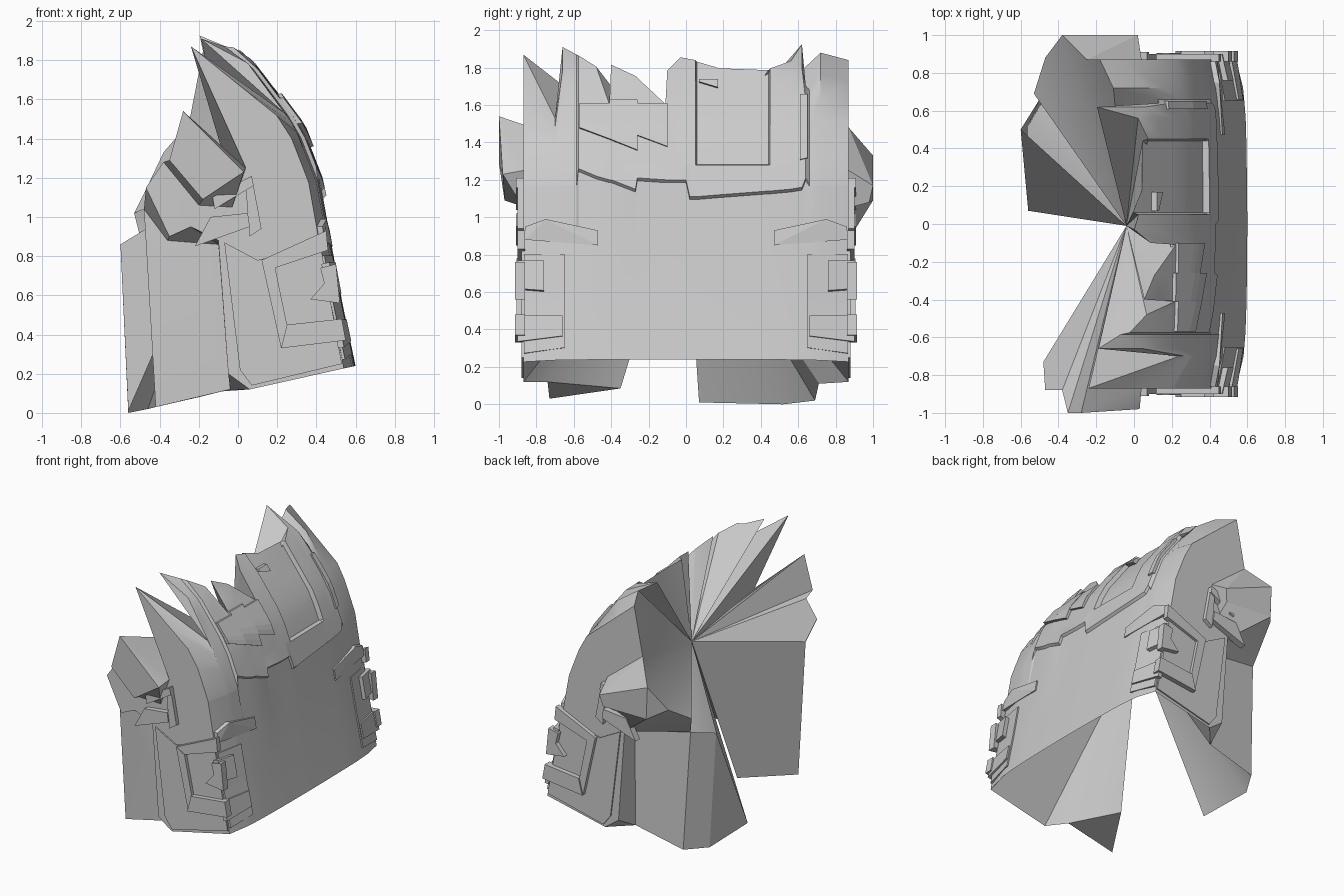
import bpy, bmesh, math

if "Cube" in bpy.data.objects:
    bpy.data.objects.remove(bpy.data.objects["Cube"])

grey = bpy.data.materials.new("plain grey")
grey.diffuse_color = (0.6, 0.6, 0.6, 1)
grey.use_nodes = True
grey.node_tree.nodes["Principled BSDF"].inputs["Base Color"].default_value = grey.diffuse_color
APEX = (-0.04, -0.01, 1.2)


def lerp(table, t):
    if t <= table[0][0]:
        return table[0][1]
    for (a, p), (b, q) in zip(table, table[1:]):
        if t <= b:
            return p + (q - p) * (t - a) / (b - a)
    return table[-1][1]


def front(y, z):
    """x of the curved front at a given y and z"""
    if abs(y) > .865 and z > 1.46:      # straight edges of the corner spikes
        return lerp([(1.46, .27), (1.84, -.18), (1.87, -.24)] if y > 0 else
                    [(1.46, .27), (1.87, -.24)], z)
    x = lerp([(.24, .60), (.55, .535), (.87, .475), (1.18, .42), (1.46, .31),
              (1.62, .19), (1.8, .055), (1.86, -.03), (1.92, -.2)], z)
    return x - lerp([(0, 0), (.3, .002), (.55, .008), (.7, .02), (.82, .035), (.87, .06)], abs(y))


def make(name, faces, smooth=False):
    bm = bmesh.new()
    for f in faces:
        bm.faces.new([bm.verts.new(p) for p in f])
    bmesh.ops.remove_doubles(bm, verts=bm.verts, dist=0.0005)
    bmesh.ops.triangulate(bm, faces=[f for f in bm.faces if len(f.verts) > 4])
    bmesh.ops.recalc_face_normals(bm, faces=bm.faces)
    me = bpy.data.meshes.new(name)
    bm.to_mesh(me)
    bm.free()
    me.materials.append(grey)
    ob = bpy.data.objects.new(name, me)
    bpy.context.collection.objects.link(ob)
    if smooth:
        bpy.context.view_layer.objects.active = ob
        ob.select_set(True)
        bpy.ops.object.shade_smooth_by_angle(angle=math.radians(25))
        ob.select_set(False)
    return ob


def prism(bottom, top):
    n = len(bottom)
    return [bottom, top] + [(bottom[i], bottom[(i + 1) % n], top[(i + 1) % n], top[i])
                            for i in range(n)]


# broken front: columns (y, top height, height of the crown step)
columns = [(-.87, 1.87, 0), (-.70, 1.53, 0), (-.66, 1.91, 0), (-.585, 1.87, 0), (-.575, 1.86, 1.25),
           (-.48, 1.80, 1.21), (-.41, 1.60, 1.19), (-.40, 1.81, 1.19), (-.27, 1.75, 1.14),
           (-.26, 1.74, 1.20), (-.11, 1.60, 1.19), (-.10, 1.78, 1.19), (-.03, 1.85, 1.19),
           (0, 1.845, 1.19), (.02, 1.84, 1.10), (.05, 1.835, 1.10), (.06, 1.835, 1.10),
           (.18, 1.80, 1.11), (.44, 1.79, 1.13), (.45, 1.79, 1.13), (.56, 1.83, 1.14),
           (.62, 1.92, 1.15), (.64, 1.70, 1.20), (.66, 1.68, 0), (.72, 1.88, 0), (.87, 1.84, 0)]
grid = []
for y, top, step in columns:
    s = step or 1.17
    zs = [.24, .55, .87, s - .005, s + .005, 1.275, 1.285]
    zs += [1.285 + (top - 1.285) * i / 5 for i in range(1, 6)]
    col = []
    for i, z in enumerate(zs):
        lift = .018 if step and i > 3 else 0
        if .055 < y < .445 and i > 5:       # sunken crown window
            lift = -.012
        x = front(y, z)
        drop = (.6 - x) * .22 if i == 0 else 0
        col.append((x + lift, y, z - drop + lift * .3))
    grid.append(col)
shell = [(a[i], b[i], b[i + 1], a[i + 1]) for a, b in zip(grid, grid[1:])
         for i in range(len(a) - 1)]

# flat side walls
rear = [(.06, .12), (-.05, .20), (-.10, .88), (-.03, 1.05), (.04, 1.25)]
L0, L1, L2, L3, N = left = [(x, -.87, z) for x, z in rear]
R0, R1, R2, R3, R4 = right = [(x, .87, z) for x, z in rear]
R5 = (-.25, .87, 1.48)
shell += [grid[0] + left[::-1], grid[-1] + [R5] + right[::-1]]

# left cheek, ear plate and flared fin
c0, c1, c2 = (-.04, -.74, .12), (-.10, -.74, .86), (-.36, -.76, .88)
back, heel, toe = (-.48, -.73, 1.04), (-.42, -.73, .03), (-.18, -.35, .085)
d1, d2, d3 = (-.38, -.88, 1.28), (-.20, -.88, 1.06), (-.24, -.88, .95)
d4, d5 = (-.35, -.88, .90), (-.47, -.88, 1.15)
f0, f1, tip, tip_low = (.03, -.98, 1.23), (-.18, -.97, 1.09), (-.28, -1, 1.54), (-.35, -1, 1.29)
shell += [(L1, L2, c1, c0), (L0, L1, c0), (c0, c1, c2, back, heel), (heel, toe, c0),
          (d1, d2, d3, d4, d5), (d4, d5, back, c2), (d3, d4, c2, c1), (d3, L2, c1),
          (d2, d3, L2, L3), (N, f0, tip), (f0, tip, tip_low, f1), (tip_low, f1, d2, d1),
          (f0, N, L3), (f0, f1, d2, L3)]
left_rim = [N, tip, tip_low, d1, d5, back, heel, toe, c0, L0]

# right cheek, rear chamfer and ear fin
C0, C1, C2, C3 = (-.08, .71, .11), (-.08, .72, .82), (-.50, .66, .90), (-.46, .69, .02)
peak, rheel, rtoe, hinge = (-.60, .50, .86), (-.56, .52, .0), (-.56, .07, .01), (-.53, .69, 1.02)
E0, E1, E2 = (.02, 1, 1.17), (-.38, 1, 1.33), (-.37, 1, 1.09)
E3, E4 = (-.47, .88, 1.14), (.0, .98, 1.08)
shell += [(R0, R1, C0), (R1, R2, C1, C0), (C0, C1, C2, C3), (C2, peak, rheel, C3),
          (peak, rheel, rtoe), (R2, C1, C2, hinge), (R5, E0, E1), (E0, E1, E2, E4),
          (E1, E3, E2), (E3, hinge, R2, E2), (R5, R4, E0), (R4, R3, E4, E0), (R3, R2, E2, E4)]

# inner faces run from the broken rim to one point
rim = ([hinge, E3, E1, R5] + [c[-1] for c in grid[::-1]] + left_rim +
       [c[0] for c in grid] + [R0, C0, C3, rheel, rtoe, peak])
shell += [(a, b, APEX) for a, b in zip(rim, rim[1:])]
make("helmet_shell", shell, True)

# raised side brackets, the same on both sides: outlines in x and z
side_parts = {
    "side_panel": (.88, [(.01, .22), (.07, .14), (.53, .25), (.42, .86), (.1, .78), (-.07, .87)]),
    "bracket_bottom": (.915, [(.22, .33), (.55, .37), (.53, .48), (.25, .45)]),
    "bracket_rear": (.905, [(.12, .78), (.22, .33), (.25, .45), (.19, .74)]),
    "bracket_top": (.90, [(.12, .78), (.19, .74), (.46, .83), (.45, .93)]),
    "bracket_tab": (.915, [(.37, .58), (.52, .56), (.50, .76), (.42, .74), (.44, .66)]),
    "upper_bracket_top": (.91, [(-.13, 1.10), (.07, 1.21), (.08, 1.16), (-.12, 1.04)]),
    "upper_bracket_front": (.90, [(.07, 1.21), (.12, .94), (.06, .90), (.04, 1.14)]),
    "upper_bracket_low": (.91, [(-.22, .85), (.06, .95), (.05, 1.02), (-.14, 1.0)]),
}
for side, sign in (("left", -1), ("right", 1)):
    for part, (depth, outline) in side_parts.items():
        make(side + "_" + part, prism([(x, sign * .86, z) for x, z in outline],
                                      [(x, sign * depth, z) for x, z in outline]))


def slab(name, y0, y1, low0, low1, high, lift):
    """thin plate following the curved front between two y values"""
    n, faces = 6, []

    def point(y, low, i, up):
        z = low + (high - low) * i / n
        return (front(y, z) + up, y, z + max(0, up) * .3)
    rows = [[point(y0, low0, i, lift), point(y1, low1, i, lift),
             point(y1, low1, i, -.01), point(y0, low0, i, -.01)] for i in range(n + 1)]
    for a, b in zip(rows, rows[1:]):
        faces += [(a[k], a[(k + 1) % 4], b[(k + 1) % 4], b[k]) for k in range(4)]
    make(name, faces + [rows[0], rows[-1]])


# overlapping crown plates
slab("crown_plate_outer", -.57, -.41, 1.47, 1.41, 1.60, .035)
slab("crown_plate_inner", -.41, -.26, 1.41, 1.35, 1.62, .035)
slab("crown_plate_middle", -.26, -.10, 1.43, 1.37, 1.60, .032)
slab("window_notch", .07, .17, 1.72, 1.69, 1.735, .018)
slab("crown_rib", .61, .65, 1.30, 1.31, 1.65, .03)

# brow ridges and front corner plates
for side, s in (("left", -1), ("right", 1)):
    brow = [(.86, .88), (.47, .85), (.47, .93), (.75, .99), (.86, .95)]
    make(side + "_brow_ridge", prism(
        [(front(y, z) - .04, s * y, z) for y, z in brow],
        [(front(y, z) + (.025 if y > .5 else .01), s * y, z) for y, z in brow]))
    slab(side + "_corner_plate", s * .65, s * .865, .30, .27, .80, .01)
    slab(side + "_corner_block", s * .76, s * .90, .60, .61, .76, .03)
    slab(side + "_corner_foot", s * .66, s * .90, .36, .33, .47, .02)
